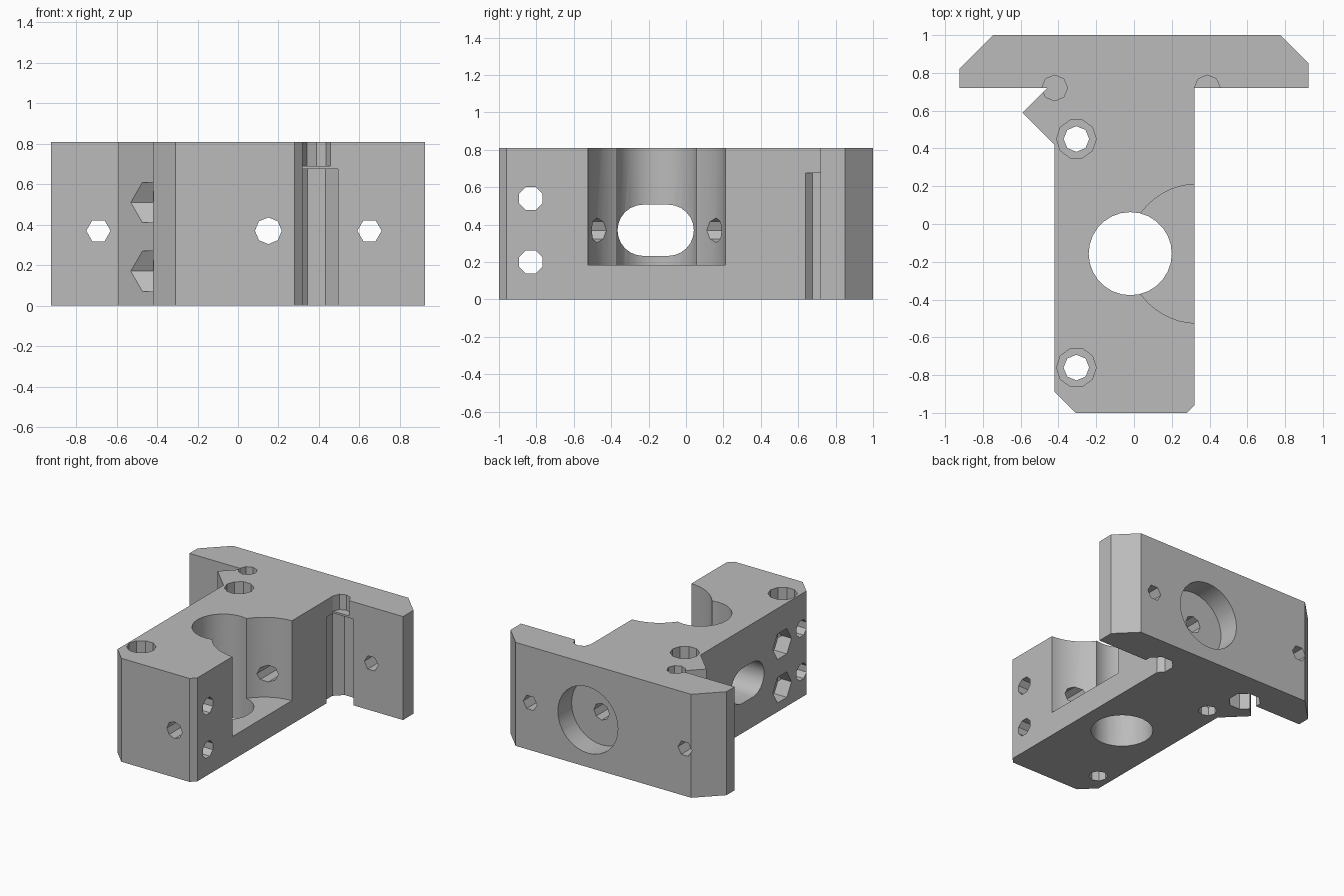
import bpy, bmesh
from math import sin, cos, pi, radians

cube = bpy.data.objects.get("Cube")
if cube:
    bpy.data.objects.remove(cube, do_unlink=True)

grey = bpy.data.materials.new("plain grey")
grey.use_nodes = True
colour = (0.5, 0.5, 0.5, 1)
grey.diffuse_color = colour
grey.node_tree.nodes["Principled BSDF"].inputs["Base Color"].default_value = colour

H = 0.81      # block height
MID = 0.37    # height of the horizontal bores


def prism(name, points, axis, lo, hi):
    """Extrude a 2D outline along an axis from lo to hi."""
    place = {"x": lambda u, v: (lo, u, v),
             "y": lambda u, v: (u, lo, v),
             "z": lambda u, v: (u, v, lo)}[axis]
    bm = bmesh.new()
    face = bm.faces.new([bm.verts.new(place(u, v)) for u, v in points])
    top = bmesh.ops.extrude_face_region(bm, geom=[face])["geom"]
    shift = [hi - lo if a == axis else 0 for a in "xyz"]
    bmesh.ops.translate(bm, vec=shift, verts=[g for g in top if isinstance(g, bmesh.types.BMVert)])
    bmesh.ops.recalc_face_normals(bm, faces=bm.faces)
    mesh = bpy.data.meshes.new(name)
    bm.to_mesh(mesh)
    bm.free()
    mesh.materials.append(grey)
    obj = bpy.data.objects.new(name, mesh)
    bpy.context.collection.objects.link(obj)
    return obj


def ring(u, v, r, sides, turn=0):
    return [(u + r * cos(2 * pi * i / sides + turn), v + r * sin(2 * pi * i / sides + turn))
            for i in range(sides)]


# T-shaped body with back plate, chamfers and side wedge
outline = [(-0.925, 0.72), (-0.925, 0.82), (-0.745, 1), (0.775, 1), (0.925, 0.85),
           (0.925, 0.72), (0.32, 0.72), (0.32, -0.96), (0.28, -1), (-0.31, -1),
           (-0.42, -0.89), (-0.42, 0.42), (-0.59, 0.59), (-0.46, 0.72)]
body = prism("carriage_block", outline, "z", 0, H)


def cut(points, axis, lo, hi):
    cutter = prism("cutter", points, axis, lo, hi)
    cutter.hide_render = True
    mod = body.modifiers.new("cut", "BOOLEAN")
    mod.operation = "DIFFERENCE"
    mod.solver = "EXACT"
    mod.object = cutter
    bpy.context.view_layer.objects.active = body
    bpy.ops.object.modifier_apply(modifier=mod.name)
    bpy.data.objects.remove(cutter, do_unlink=True)


# Main vertical bore and the round side pocket
cut(ring(-0.02, -0.157, 0.22, 28), "z", -0.1, H + 0.1)
cut(ring(0.335, -0.157, 0.368, 48), "z", 0.185, H + 0.1)

# Rounded slot through the side wall
arc = [i * pi / 12 - pi / 2 for i in range(13)]
slot = [(-0.095 + 0.137 * cos(a), MID + 0.137 * sin(a)) for a in arc]
slot += [(-0.229 - 0.137 * cos(a), MID - 0.137 * sin(a)) for a in arc]
cut(slot, "x", -0.7, 0)

# Vertical screw holes with counterbores
for y in (0.45, -0.76):
    cut(ring(-0.305, y, 0.068, 8), "z", -0.1, H + 0.1)
    cut(ring(-0.305, y, 0.105, 10), "z", H - 0.2, H + 0.1)

# Stepped relief holes in the inner corners, with a thin web between the steps
for x in (-0.42, 0.388):
    cut(ring(x, 0.72, 0.068, 8), "z", 0.69, H + 0.1)
    cut(ring(x, 0.72, 0.115, 8, pi / 8), "z", -0.1, 0.675)

# Long bore from front to back with a wide recess in the back plate
cut(ring(0.15, MID, 0.066, 8), "y", -1.1, 1.1)
cut(ring(0.15, MID, 0.26, 32), "y", 0.83, 1.1)

# Plate screw holes
for x in (-0.69, 0.65):
    cut(ring(x, MID, 0.06, 6), "y", 0.6, 1.1)

# Cross holes at the front end, and hexagonal nut pockets in the side
for dz in (0, 0.34):
    cut(ring(-0.83, 0.2 + dz, 0.067, 8, pi / 8), "x", -0.7, 0.7)
    for y in (0.415, -0.59):
        cut(ring(y, 0.17 + dz, 0.115, 6), "x", -0.8, -0.31)

bpy.ops.object.select_all(action="DESELECT")
body.select_set(True)
bpy.context.view_layer.objects.active = body
bpy.ops.object.shade_smooth_by_angle(angle=radians(20))
